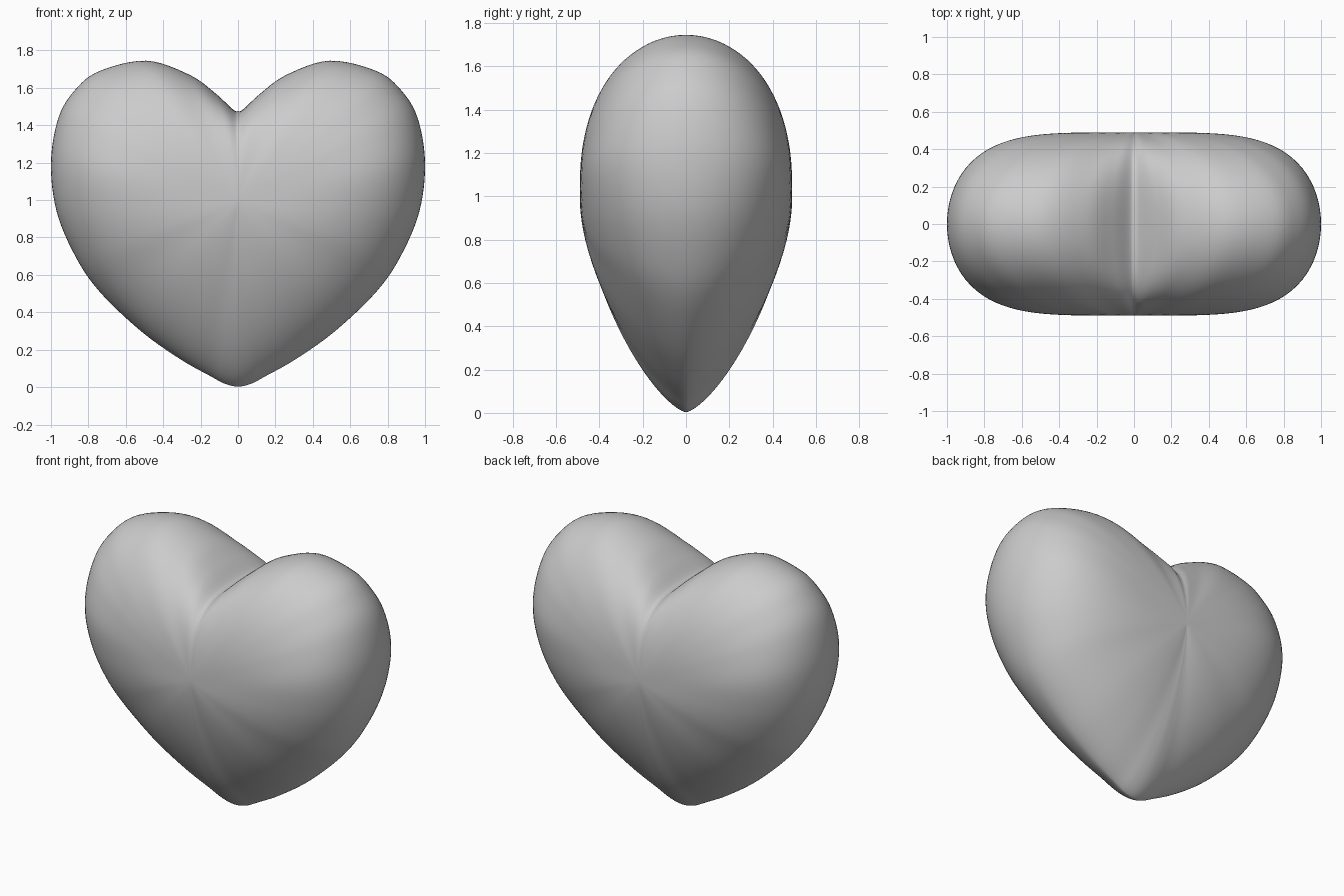
import bpy, bmesh, math

if "Cube" in bpy.data.objects:
    bpy.data.objects.remove(bpy.data.objects["Cube"])

# Right half of the front outline, tip to cleft: x, z, and two bulge exponents
OUTLINE = [
    (0.00, 0.003, 1.50, 0.70), (0.07, 0.018, 1.50, 0.69), (0.15, 0.06, 1.55, 0.67),
    (0.31, 0.15, 1.70, 0.62), (0.52, 0.30, 1.95, 0.57), (0.74, 0.51, 2.30, 0.53),
    (0.87, 0.70, 2.90, 0.50), (0.97, 0.94, 3.70, 0.50), (1.00, 1.20, 4.40, 0.50),
    (0.96, 1.44, 3.70, 0.50), (0.87, 1.59, 3.10, 0.50), (0.74, 1.69, 2.70, 0.50),
    (0.49, 1.745, 2.40, 0.50), (0.26, 1.67, 2.20, 0.50), (0.12, 1.57, 2.10, 0.50),
    (0.03, 1.487, 2.00, 0.50), (0.00, 1.475, 2.00, 0.50),
]
CENTRE_Z, DEPTH = 1.0, 0.49
STEPS, RINGS = 6, 28


def smooth_curve(pts, steps):
    """Catmull-Rom through the points, mirrored in x beyond both ends."""
    def flip(p):
        return (-p[0],) + p[1:]
    ext = [flip(pts[1])] + pts + [flip(pts[-2])]
    out = []
    for i in range(1, len(ext) - 2):
        for k in range(steps):
            u = k / steps
            out.append(tuple(
                0.5 * (2 * b + (c - a) * u + (2 * a - 5 * b + 4 * c - d) * u ** 2
                       + (3 * b - a - 3 * c + d) * u ** 3)
                for a, b, c, d in zip(*ext[i - 1:i + 3])))
    return out + [pts[-1]]


# Front right quarter: rings shrinking from the outline to the middle of the front
curve = smooth_curve(OUTLINE, STEPS)
bm = bmesh.new()
rings = []
for r in range(RINGS):
    t = math.cos(0.5 * math.pi * r / RINGS)
    ring = []
    for x, z, a, b in curve:
        y = -DEPTH * max(0.0, 1 - t ** a) ** b
        # the cleft softens towards the front
        fill = 0.4 * t * (1 - t) * math.exp(-(x / 0.2) ** 2) if z > CENTRE_Z else 0
        ring.append(bm.verts.new((max(0, x) * t, y, CENTRE_Z + (z - CENTRE_Z) * t + fill)))
    rings.append(ring)
middle = bm.verts.new((0, -DEPTH, CENTRE_Z))
for outer, inner in zip(rings, rings[1:]):
    for i in range(len(curve) - 1):
        bm.faces.new((outer[i], outer[i + 1], inner[i + 1], inner[i]))
for i in range(len(curve) - 1):
    bm.faces.new((rings[-1][i], rings[-1][i + 1], middle))
for f in bm.faces:
    f.smooth = True
bm.normal_update()
if sum(f.normal.y for f in bm.faces) > 0:
    bmesh.ops.reverse_faces(bm, faces=bm.faces)

mesh = bpy.data.meshes.new("heart")
bm.to_mesh(mesh)
bm.free()
heart = bpy.data.objects.new("heart", mesh)
bpy.context.collection.objects.link(heart)

# Mirror left-right and front-back
mirror = heart.modifiers.new("mirror", 'MIRROR')
mirror.use_axis = (True, True, False)
mirror.merge_threshold = 0.0005
